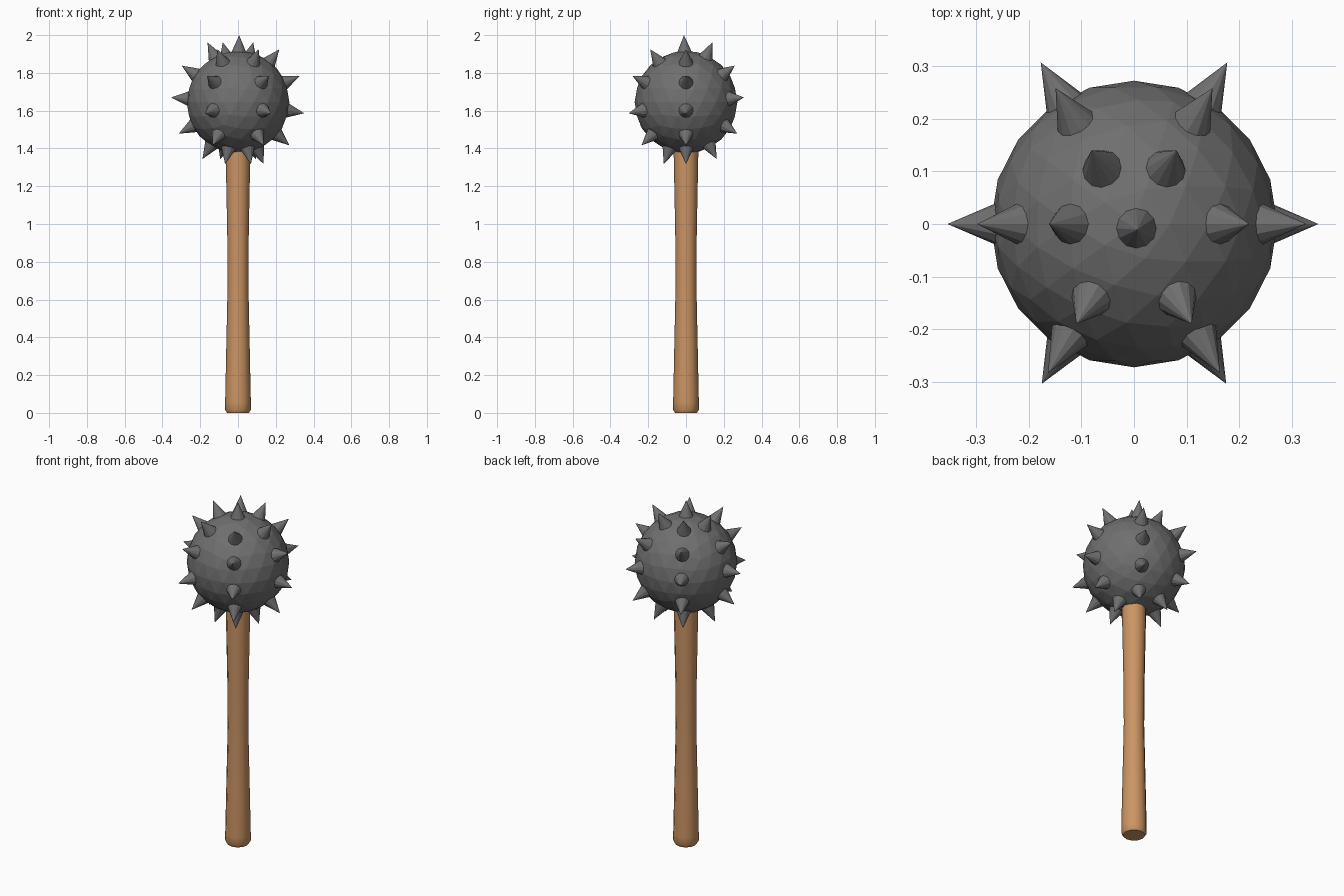
import bpy, bmesh, math
from mathutils import Matrix, Vector

if "Cube" in bpy.data.objects:
    bpy.data.objects.remove(bpy.data.objects["Cube"])

CENTRE = Vector((0, 0, 1.645))


def material(name, rgb):
    m = bpy.data.materials.new(name)
    m.diffuse_color = (*rgb, 1)
    m.use_nodes = True
    m.node_tree.nodes["Principled BSDF"].inputs["Base Color"].default_value = m.diffuse_color
    return m


iron = material("dark_iron", (0.16, 0.16, 0.16))
wood = material("light_wood", (0.60, 0.30, 0.125))


def make_object(name, bm, mat):
    bmesh.ops.recalc_face_normals(bm, faces=bm.faces)
    mesh = bpy.data.meshes.new(name)
    bm.to_mesh(mesh)
    bm.free()
    mesh.materials.append(mat)
    ob = bpy.data.objects.new(name, mesh)
    bpy.context.collection.objects.link(ob)
    return ob


# Head: faceted ball
bm = bmesh.new()
bmesh.ops.create_icosphere(bm, subdivisions=3, radius=0.272,
                           matrix=Matrix.Translation(CENTRE))
make_object("head_ball", bm, iron)

# Spikes: three vertical rings round the ball, leaving room for the handle
bm = bmesh.new()


def add_spike(tilt, azimuth, inner=0.245, tip=0.355, radius=0.047):
    t, a = math.radians(tilt), math.radians(azimuth)
    d = Vector((math.sin(t) * math.cos(a), math.sin(t) * math.sin(a), math.cos(t)))
    mat = (Matrix.Translation(CENTRE + d * (inner + tip) / 2)
           @ d.to_track_quat('Z', 'Y').to_matrix().to_4x4())
    bmesh.ops.create_cone(bm, cap_ends=True, segments=12, radius1=radius,
                          radius2=0, depth=tip - inner, matrix=mat)


add_spike(2, -60)
for azimuth in (0, -60, -120):
    for tilt in (38, 67, 99.5, 130, 157.5, -27, -57, -86, -118, -148):
        add_spike(tilt, azimuth)
make_object("spikes", bm, iron)

# Handle: lathed profile with a slim waist and a chamfered foot
PROFILE = [(0.058, 0), (0.068, 0.016), (0.068, 0.06), (0.062, 0.35),
           (0.055, 0.68), (0.057, 0.95), (0.065, 1.36), (0.066, 1.48)]
SIDES = 12
bm = bmesh.new()
rings = []
for r, z in PROFILE:
    rings.append([bm.verts.new((r * math.cos(2 * math.pi * i / SIDES),
                                r * math.sin(2 * math.pi * i / SIDES), z))
                  for i in range(SIDES)])
for lo, hi in zip(rings, rings[1:]):
    for i in range(SIDES):
        j = (i + 1) % SIDES
        bm.faces.new((lo[i], lo[j], hi[j], hi[i]))
bm.faces.new(rings[0][::-1])
bm.faces.new(rings[-1])
handle = make_object("handle", bm, wood)
bpy.context.view_layer.objects.active = handle
handle.select_set(True)
bpy.ops.object.shade_smooth_by_angle(angle=math.radians(32))
